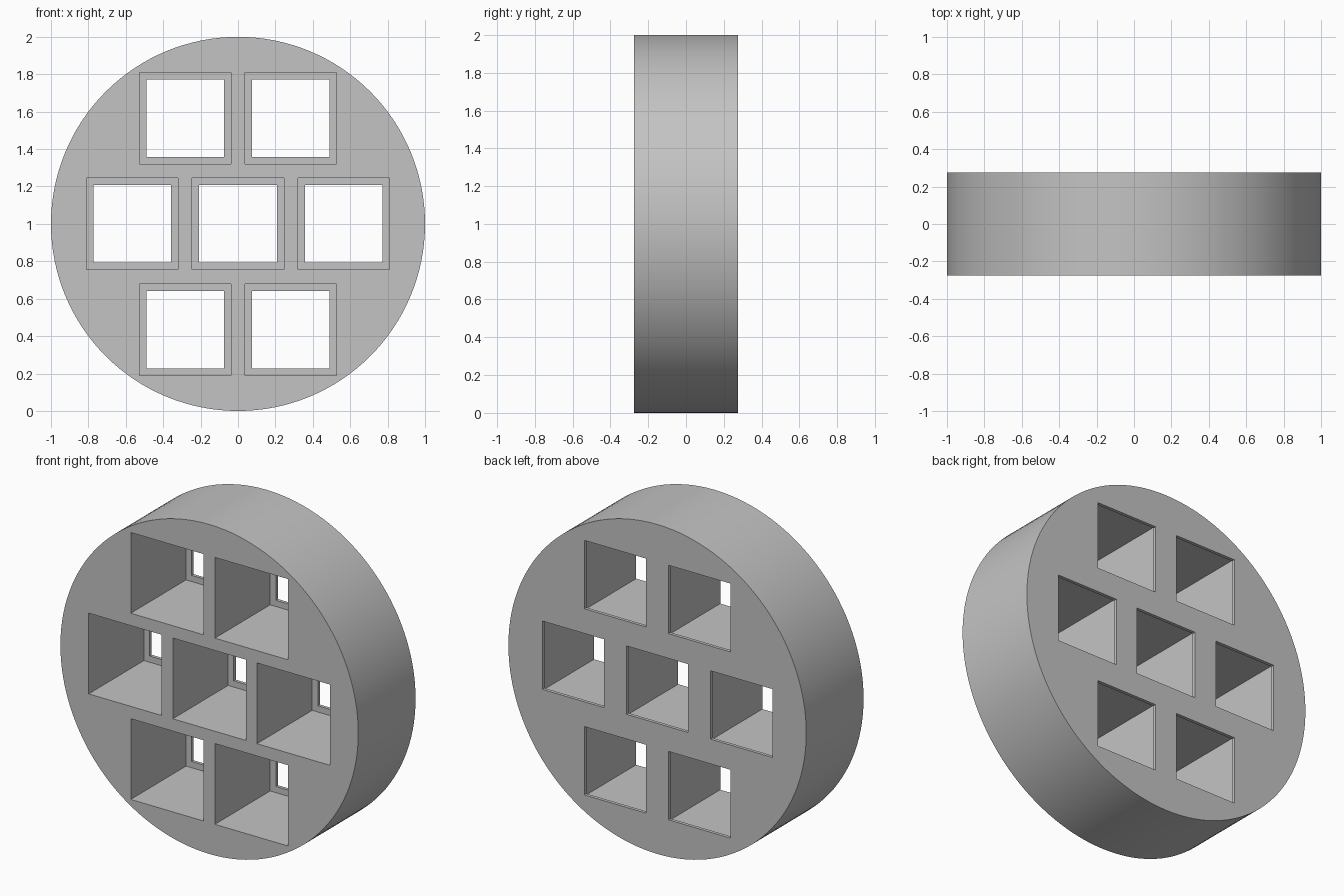
import bpy, bmesh, math
from mathutils import Matrix, Vector

RADIUS, DEPTH = 1.0, 0.55
POCKET, WINDOW, LIP = 0.49, 0.415, 0.02
PITCH = 0.565

cube = bpy.data.objects.get("Cube")
if cube:
    bpy.data.objects.remove(cube, do_unlink=True)

grey = bpy.data.materials.new("plain grey")
grey.use_nodes = True
colour = (0.55, 0.55, 0.55, 1)
grey.diffuse_color = colour
grey.node_tree.nodes["Principled BSDF"].inputs["Base Color"].default_value = colour


def make_object(name, bm):
    mesh = bpy.data.meshes.new(name)
    bm.to_mesh(mesh)
    bm.free()
    mesh.materials.append(grey)
    obj = bpy.data.objects.new(name, mesh)
    bpy.context.collection.objects.link(obj)
    return obj


# Staggered 2-3-2 layout of the square openings
centres = [((i - (count - 1) / 2) * PITCH, 1 + row * PITCH)
           for row, count in ((-1, 2), (0, 3), (1, 2)) for i in range(count)]


def square_cutters(name, size, y_min, y_max):
    bm = bmesh.new()
    for x, z in centres:
        place = Matrix.Translation((x, (y_min + y_max) / 2, z))
        scale = Matrix.Diagonal(Vector((size, y_max - y_min, size, 1)))
        bmesh.ops.create_cube(bm, size=1, matrix=place @ scale)
    cutter = make_object(name, bm)
    cutter.hide_render = True
    return cutter


# Round disc standing on its edge
bm = bmesh.new()
bmesh.ops.create_cone(bm, cap_ends=True, segments=128, radius1=RADIUS, radius2=RADIUS,
                      depth=DEPTH, matrix=Matrix.Translation((0, 0, RADIUS))
                      @ Matrix.Rotation(math.pi / 2, 4, "X"))
disc = make_object("round_holder", bm)

# Deep pockets from the front, then smaller windows that leave a thin lip at the back
cutters = [square_cutters("pocket_cutter", POCKET, -DEPTH, DEPTH / 2 - LIP),
           square_cutters("window_cutter", WINDOW, 0, DEPTH)]
bpy.ops.object.select_all(action="DESELECT")
disc.select_set(True)
bpy.context.view_layer.objects.active = disc
for cutter in cutters:
    cut = disc.modifiers.new(cutter.name, "BOOLEAN")
    cut.operation = "DIFFERENCE"
    cut.solver = "EXACT"
    cut.object = cutter
    bpy.ops.object.modifier_apply(modifier=cut.name)
for cutter in cutters:
    bpy.data.objects.remove(cutter, do_unlink=True)

# Smooth rim with crisp edges
bpy.ops.object.shade_smooth_by_angle(angle=math.radians(30))
